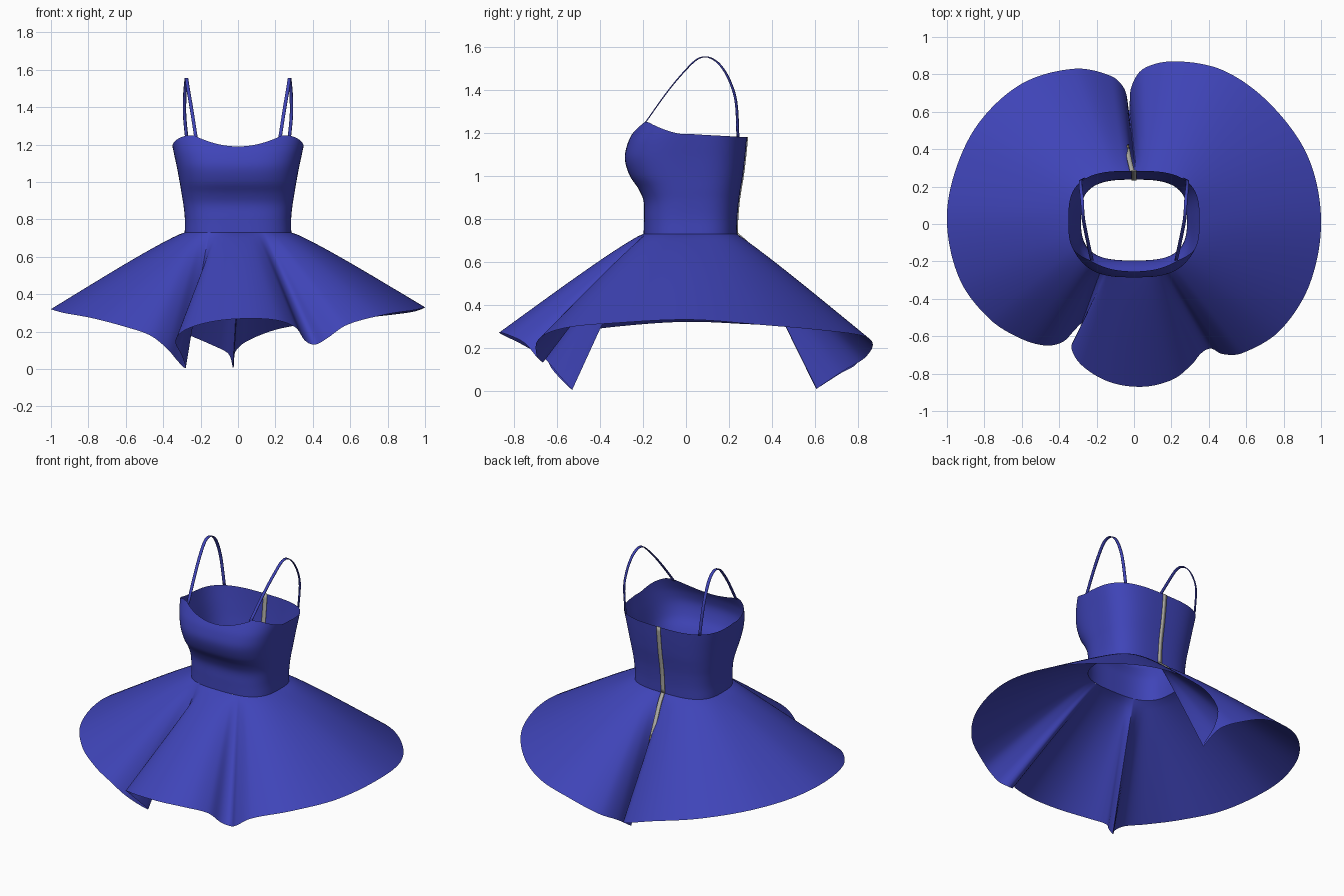
import bpy, math
from mathutils import Vector as V

if "Cube" in bpy.data.objects:
    bpy.data.objects.remove(bpy.data.objects["Cube"])

def material(name, rgb):
    m = bpy.data.materials.new(name)
    m.diffuse_color = (*rgb, 1)
    m.use_nodes = True
    m.node_tree.nodes["Principled BSDF"].inputs["Base Color"].default_value = m.diffuse_color
    return m

BLUE = material("royal blue fabric", (0.05, 0.058, 0.48))
GREY = material("zip grey", (0.42, 0.41, 0.37))
BRONZE = material("bronze pull", (0.24, 0.20, 0.12))

def make(name, rows, mat, closed=True, thick=0):
    """Skin a grid of point rows into a smooth object."""
    n = len(rows[0])
    faces = [(r*n + i, r*n + (i+1) % n, (r+1)*n + (i+1) % n, (r+1)*n + i)
             for r in range(len(rows) - 1) for i in range(n if closed else n - 1)]
    me = bpy.data.meshes.new(name)
    me.from_pydata([tuple(p) for row in rows for p in row], [], faces)
    me.materials.append(mat)
    me.polygons.foreach_set("use_smooth", [True] * len(faces))
    me.set_sharp_from_angle(angle=math.radians(40))
    ob = bpy.data.objects.new(name, me)
    bpy.context.collection.objects.link(ob)
    if thick:
        mod = ob.modifiers.new("thickness", "SOLIDIFY")
        mod.thickness, mod.offset = thick, 0
    return ob

def spline(pts, steps, closed=False):
    """Smooth curve through points, with chord-length tangents."""
    pts = [V(p) for p in pts]
    n = len(pts)
    def at(i):
        return pts[i % n] if closed else pts[max(0, min(n - 1, i))]
    def tangent(i):
        a, b, c = at(i-1), at(i), at(i+1)
        return (c - a) / ((b - a).length + (c - b).length)
    out = []
    for i in range(n if closed else n - 1):
        a, b = at(i), at(i+1)
        d = (b - a).length
        ta, tb = tangent(i) * d, tangent(i+1) * d
        for k in range(steps):
            t = k / steps
            out.append(a*(2*t**3 - 3*t*t + 1) + ta*(t**3 - 2*t*t + t)
                       + b*(3*t*t - 2*t**3) + tb*(t**3 - t*t))
    if not closed:
        out.append(pts[-1])
    return out

def resample(poly, count):
    """Evenly spaced points along a closed polyline."""
    n = len(poly)
    seg = [(poly[(i+1) % n] - poly[i]).length for i in range(n)]
    step, out, i, done = sum(seg) / count, [], 0, 0.0
    for k in range(count):
        while i < n - 1 and done + seg[i] < k * step:
            done += seg[i]
            i += 1
        out.append(poly[i].lerp(poly[(i+1) % n], (k*step - done) / max(seg[i], 1e-9)))
    return out

# Bodice profile: height, half width, front y, back y
profile = spline([(.73, .285, -.197, .237), (.80, .284, -.196, .239), (.88, .292, -.197, .246),
                  (.94, .302, -.222, .255), (1.0, .312, -.262, .265), (1.08, .327, -.285, .275),
                  (1.15, .342, -.272, .282), (1.20, .352, -.248, .286), (1.26, .36, -.214, .288)], 8)

def section(z):
    for a, b in zip([V(p) for p in profile], [V(p) for p in profile[1:]]):
        if z <= b[0]:
            return a.lerp(b, max(0, (z - a[0]) / (b[0] - a[0])))
    return V(profile[-1])

def body_point(ang, z, n=3.0, cy=.03):
    """Rounded-square cross-section of the body at a given height."""
    _, hx, yf, yb = section(z)
    c, s = math.cos(ang), math.sin(ang)
    r = (abs(c)**n + abs(s)**n) ** (-1/n)
    return V((hx*r*c, cy + r*s*((yb - cy) if s > 0 else (cy - yf)), z))

def neckline(ang):
    """Top edge: peaks at the front strap points, dips between them."""
    p = body_point(ang, 1.22)
    if math.sin(ang) > 0:
        return 1.195 - .015 * max(0, p.y) / .285
    if abs(p.x) < .235:
        return 1.19 + .06 * (abs(p.x) / .235)**2
    return 1.195 + .055 * min(1, max(0, (-.02 - p.y) / .17))**1.3

# Bodice
N = 128
angs = [2*math.pi*i/N for i in range(N)]
rows = []
for r in range(33):
    rows.append([body_point(a, .73 + (neckline(a) - .73) * r / 32) for a in angs])
make("bodice", rows, BLUE)

# Skirt: hem curve with three hanging folds, starting at the left front fold
hem_points = [
    (-.28, -.53, .003), (-.30, -.59, .07), (-.335, -.66, .15), (-.28, -.755, .21),
    (-.13, -.845, .255), (.05, -.87, .27), (.21, -.83, .26), (.31, -.75, .22),
    (.36, -.69, .15), (.41, -.665, .13), (.47, -.695, .16), (.58, -.69, .235),
    (.78, -.57, .29), (.94, -.32, .315), (1, .02, .33), (.93, .36, .305),
    (.73, .64, .28), (.48, .82, .255), (.22, .87, .215), (.05, .83, .15),
    (-.015, .73, .09), (-.025, .6, .003), (-.05, .72, .08), (-.12, .79, .12),
    (-.32, .83, .20), (-.6, .75, .26), (-.83, .54, .295), (-.96, .27, .31),
    (-1, 0, .32), (-.93, -.3, .30), (-.77, -.51, .27), (-.6, -.615, .225),
    (-.47, -.65, .18), (-.38, -.63, .11), (-.32, -.57, .04)]
M = 360
hem = resample(spline(hem_points, 16, True), M)
start = math.atan2(-.227, -.13)
waist = resample([body_point(start + 2*math.pi*i/600, .73) for i in range(600)], M)
rows = []
for r in range(25):
    t = 1 - r / 24
    lift = V((0, 0, .015 * math.sin(math.pi * t**.6)))
    rows.append([w.lerp(h, t) + lift for w, h in zip(waist, hem)])
make("skirt", rows, BLUE)

def ribbon(name, path, width, mat, thick, side_a=V((1, 0, 0)), side_b=V((1, 0, 0))):
    """Flat band along a path, turning from one width direction to another."""
    rows = []
    for i, p in enumerate(path):
        d = side_a.lerp(side_b, i / (len(path) - 1)).normalized() * width / 2
        rows.append([p - d, p + d])
    return make(name, rows, mat, False, thick)

# Shoulder straps
for sx, side in ((-1, "left"), (1, "right")):
    pts = [(.225, -.195, 1.24), (.25, -.08, 1.40), (.268, .01, 1.505), (.274, .06, 1.547),
           (.276, .105, 1.552), (.28, .155, 1.52), (.285, .2, 1.45), (.285, .232, 1.35),
           (.268, .242, 1.18)]
    path = spline([(sx*x, y, z) for x, y, z in pts], 6)
    ribbon(side + "_strap", path, .018, BLUE, .005, side_b=V((.8, -sx*.5, 0)))

# Back zip, over the bodice and into the back fold of the skirt
path = [body_point(math.pi/2, 1.18 - .45*i/16) for i in range(17)]
ribbon("bodice_zip", path, .026, GREY, .009)
path = spline([(0, .24, .73), (-.012, .29, .685), (-.025, .345, .61), (-.036, .405, .515)], 5)
ribbon("skirt_zip", path, .024, GREY, .009)

# Zip pull
path = [V((-.036, .407, .52)), V((-.038, .42, .495))]
ribbon("zip_pull", path, .02, BRONZE, .012)
